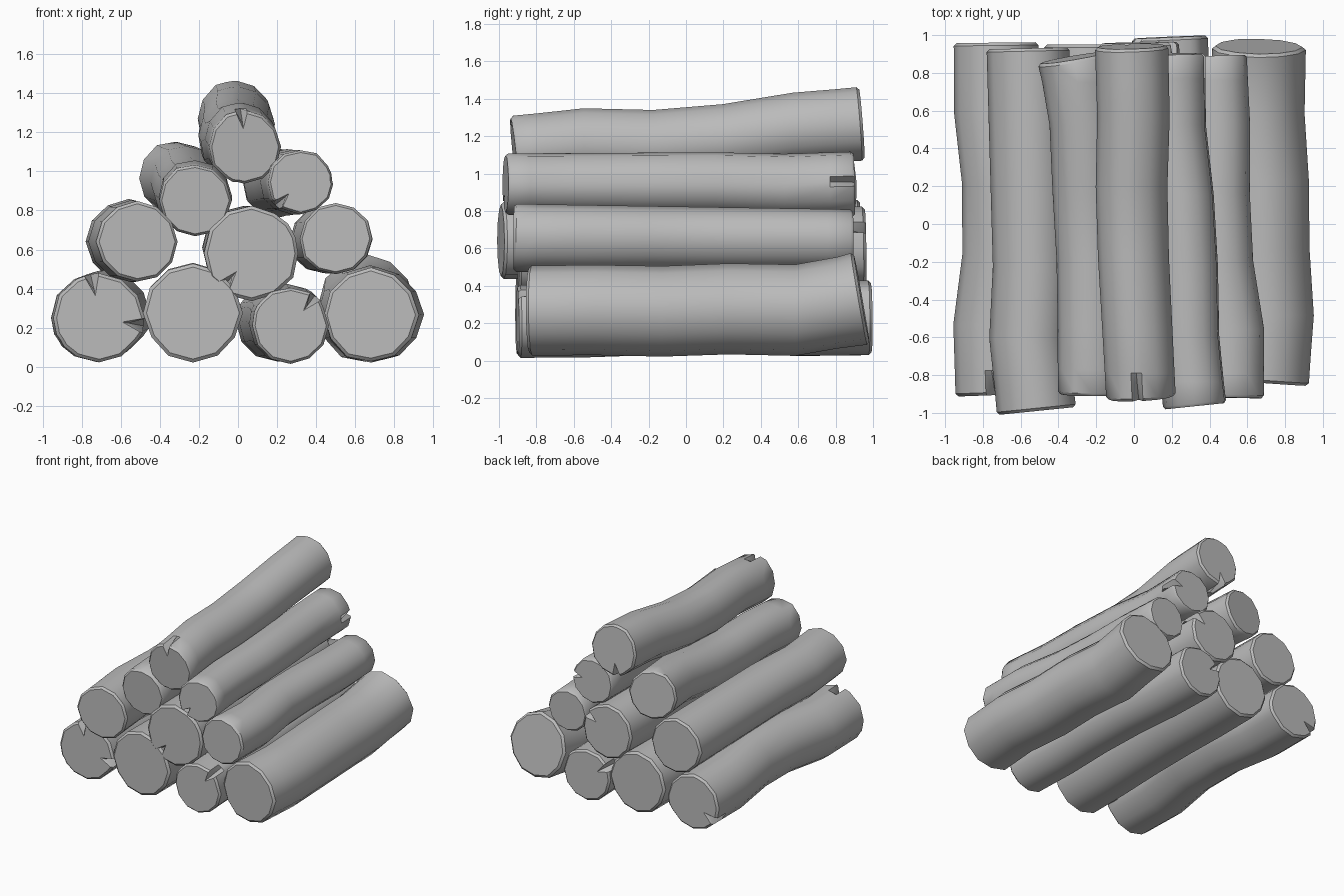
import bpy, bmesh, random
from math import radians, cos, sin, tau

cube = bpy.data.objects.get("Cube")
if cube:
    bpy.data.objects.remove(cube, do_unlink=True)

random.seed(4)
SIDES = 12
CRACK_HALF = radians(9)

wood = bpy.data.materials.new("plain_grey")
wood.use_nodes = True
grey = (0.5, 0.5, 0.5, 1)
wood.diffuse_color = grey
wood.node_tree.nodes["Principled BSDF"].inputs["Base Color"].default_value = grey


def outline(cracks):
    """Angles round the log, with three close points at every crack."""
    points = [tau * i / SIDES for i in range(SIDES)]
    for deg in cracks:
        a = radians(deg) % tau
        points = [p for p in points
                  if min(abs(p - a), tau - abs(p - a)) > CRACK_HALF * 1.3]
        points += [a, (a - CRACK_HALF) % tau, (a + CRACK_HALF) % tau]
    return sorted(points)


def log(name, front, back, near=(0, 0), mid=(0, 0), far=(0, 0),
        front_cracks=(), back_cracks=()):
    """Bent log; front and back are (x, y, z, radius), bends are (x, z)."""
    # Centre line with the bends
    line = []
    for t, bend in ((0, (0, 0)), (.2, near), (.4, mid), (.6, mid), (.8, far), (1, (0, 0))):
        x, y, z, r = (a + (b - a) * t for a, b in zip(front, back))
        line.append((x + bend[0], y, z + bend[1], r))

    def at(y):
        for a, b in zip(line, line[1:]):
            if y <= b[1] or b is line[-1]:
                k = (y - a[1]) / (b[1] - a[1])
                return [p + (q - p) * k for p, q in zip(a, b)]

    def slope(a, b):
        return [(b[i] - a[i]) / (b[1] - a[1]) for i in (0, 2)]

    # Rings: rounded rim, crack depth, bends, and the same at the far end
    y0, y1 = front[1], back[1]
    lean0, lean1 = slope(line[0], line[1]), slope(line[-2], line[-1])
    flat = (0, 0)
    rings = [(y0, .93, lean0, front_cracks, .55),
             (y0 + .015, 1, lean0, front_cracks, .65),
             (y0 + .13, 1, flat, (), 1)]
    rings += [(p[1], 1, flat, (), 1) for p in line[1:-1]]
    rings += [(y1 - .13, 1, flat, (), 1),
              (y1 - .015, 1, lean1, back_cracks, .65),
              (y1, .93, lean1, back_cracks, .55)]

    angles = outline(tuple(front_cracks) + tuple(back_cracks))
    rough = [random.uniform(.98, 1.03) for _ in angles]
    bm = bmesh.new()
    loops = []
    for y, scale, lean, cracks, pinch in rings:
        x, _, z, r = at(y)
        split = [radians(c) % tau for c in cracks]
        loop = []
        for a, k in zip(angles, rough):
            rad = r * scale * k * (pinch if a in split else 1)
            dx, dz = rad * cos(a), rad * sin(a)
            loop.append(bm.verts.new((x + dx, y - lean[0] * dx - lean[1] * dz, z + dz)))
        loops.append(loop)

    # Bark
    count = len(angles)
    for a, b in zip(loops, loops[1:]):
        for i in range(count):
            j = (i + 1) % count
            bm.faces.new((a[i], a[j], b[j], b[i]))
    # Cut ends
    for loop, end in ((loops[0], front), (loops[-1], back)):
        hub = bm.verts.new(end[:3])
        for i in range(count):
            bm.faces.new((loop[i], loop[(i + 1) % count], hub))
    bmesh.ops.recalc_face_normals(bm, faces=bm.faces)

    mesh = bpy.data.meshes.new(name)
    bm.to_mesh(mesh)
    bm.free()
    mesh.materials.append(wood)
    mesh.polygons.foreach_set("use_smooth", [True] * len(mesh.polygons))
    mesh.set_sharp_from_angle(angle=radians(40))
    bpy.context.collection.objects.link(bpy.data.objects.new(name, mesh))


# Bottom row
log("bottom_log_far_right", (-.71, -.905, .25, .23), (-.73, .96, .25, .22),
    near=(-.01, 0), mid=(.04, .02), front_cracks=(100, -10), back_cracks=(210,))
log("bottom_log_inner_right", (-.23, -.9, .275, .25), (-.23, .95, .27, .24),
    mid=(0, .01))
log("bottom_log_inner_left", (.27, -.9, .21, .195), (.19, .99, .23, .2),
    mid=(.01, .01), front_cracks=(50,), back_cracks=(150,))
log("bottom_log_far_left", (.68, -.84, .265, .24), (.66, .94, .33, .245),
    near=(.03, -.01), mid=(.01, -.03), far=(-.01, -.05))

# Second row
log("second_log_right", (-.515, -.99, .64, .205), (-.56, .93, .64, .215),
    near=(-.03, 0))
log("second_log_middle", (.07, -.9, .58, .24), (.03, .96, .61, .21),
    mid=(.01, 0), front_cracks=(230,), back_cracks=(30,))
log("second_log_left", (.5, -.92, .655, .185), (.43, .89, .645, .165),
    near=(.02, 0), mid=(-.02, 0))

# Third row
log("third_log_right", (-.22, -.9, .85, .185), (-.32, .88, .965, .19),
    near=(.02, 0), mid=(.035, -.03), far=(.04, 0))
log("third_log_left", (.32, -.965, .945, .165), (.2, .9, .945, .175),
    near=(-.015, 0), far=(-.02, -.01), front_cracks=(225,), back_cracks=(5,))

# Top
log("top_log", (.035, -.92, 1.125, .185), (-.015, .94, 1.27, .195),
    near=(-.01, .01), mid=(-.02, -.03), front_cracks=(95,), back_cracks=(260,))
